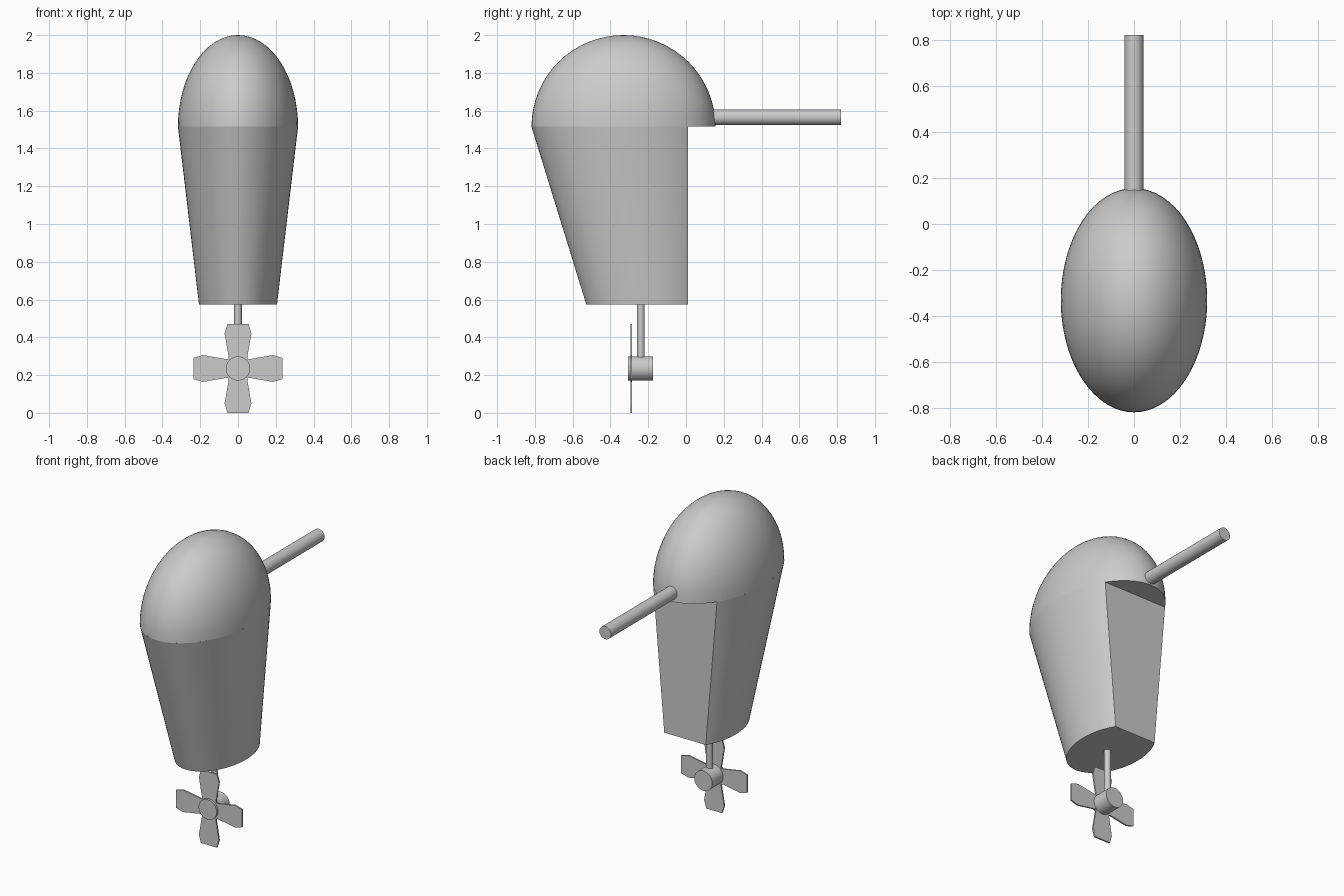
import bpy, bmesh, math
from mathutils import Matrix, Vector

if "Cube" in bpy.data.objects:
    bpy.data.objects.remove(bpy.data.objects["Cube"])

CY, RX, RY, RZ = -0.331, 0.318, 0.487, 0.485   # cowl ellipse centre and radii
RIM, BASE, CUT = 1.515, 0.575, 0.01            # rim height, base height, flat back
TAPER = 0.65


def finish(name, bm):
    bmesh.ops.recalc_face_normals(bm, faces=bm.faces)
    mesh = bpy.data.meshes.new(name)
    bm.to_mesh(mesh)
    bm.free()
    ob = bpy.data.objects.new(name, mesh)
    bpy.context.collection.objects.link(ob)
    bpy.ops.object.select_all(action='DESELECT')
    ob.select_set(True)
    bpy.context.view_layer.objects.active = ob
    bpy.ops.object.shade_smooth_by_angle(angle=math.radians(30))
    return ob


def rod(name, a, b, radius, sides=32):
    a, b = Vector(a), Vector(b)
    rot = (b - a).to_track_quat('Z', 'Y').to_matrix().to_4x4()
    bm = bmesh.new()
    bmesh.ops.create_cone(bm, cap_ends=True, segments=sides, radius1=radius,
                          radius2=radius, depth=(b - a).length,
                          matrix=Matrix.Translation((a + b) / 2) @ rot)
    return finish(name, bm)


# Domed top: half an ellipsoid with a flat underside
bm = bmesh.new()
bmesh.ops.create_uvsphere(bm, u_segments=64, v_segments=32, radius=1)
low = [v for v in bm.verts if v.co.z < -0.01]
bmesh.ops.delete(bm, geom=low, context='VERTS')
rim = [e for e in bm.edges if e.is_boundary]
bmesh.ops.contextual_create(bm, geom=rim)
bmesh.ops.transform(bm, verts=bm.verts, matrix=Matrix.Translation((0, CY, RIM))
                    @ Matrix.Diagonal((RX, RY, RZ, 1)))
finish("motor_dome", bm)

# Tapered housing: elliptical front, flat back, narrowing towards the flat
bm = bmesh.new()
start = math.asin((CUT - CY) / RY)
steps = 56
angles = [start - (math.pi + 2 * start) * i / steps for i in range(steps + 1)]
arc = [(RX * math.cos(a), CY + RY * math.sin(a)) for a in angles]
top = [bm.verts.new((x, y, RIM)) for x, y in arc]
bottom = [bm.verts.new((x * TAPER, CUT + (y - CUT) * TAPER, BASE)) for x, y in arc]
for i in range(len(arc)):
    j = (i + 1) % len(arc)
    bm.faces.new((top[i], top[j], bottom[j], bottom[i]))
bm.faces.new(bottom)
finish("motor_housing", bm)

# Steering handle, drive shaft and propeller hub
rod("tiller_handle", (0, 0.12, 1.565), (0, 0.82, 1.565), 0.041)
rod("drive_shaft", (0, -0.239, 0.25), (0, -0.239, BASE + 0.01), 0.02)
PROP_Z = 0.235
rod("propeller_hub", (0, -0.308, PROP_Z), (0, -0.175, PROP_Z), 0.064)

# Four thin flat blades around the hub
bm = bmesh.new()
half = [(0.05, 0.03), (0.05, 0.065), (0.071, 0.185), (0.056, 0.235)]
outline = half + [(-x, r) for x, r in reversed(half)]
for k in range(4):
    turn = Matrix.Rotation(k * math.pi / 2, 3, 'Y')
    face = bm.faces.new([bm.verts.new(turn @ Vector((x, -0.295, r))
                                      + Vector((0, 0, PROP_Z))) for x, r in outline])
    ext = bmesh.ops.extrude_face_region(bm, geom=[face], use_keep_orig=True)
    bmesh.ops.translate(bm, vec=(0, 0.01, 0), verts=[
        g for g in ext["geom"] if isinstance(g, bmesh.types.BMVert)])
finish("propeller_blades", bm)
